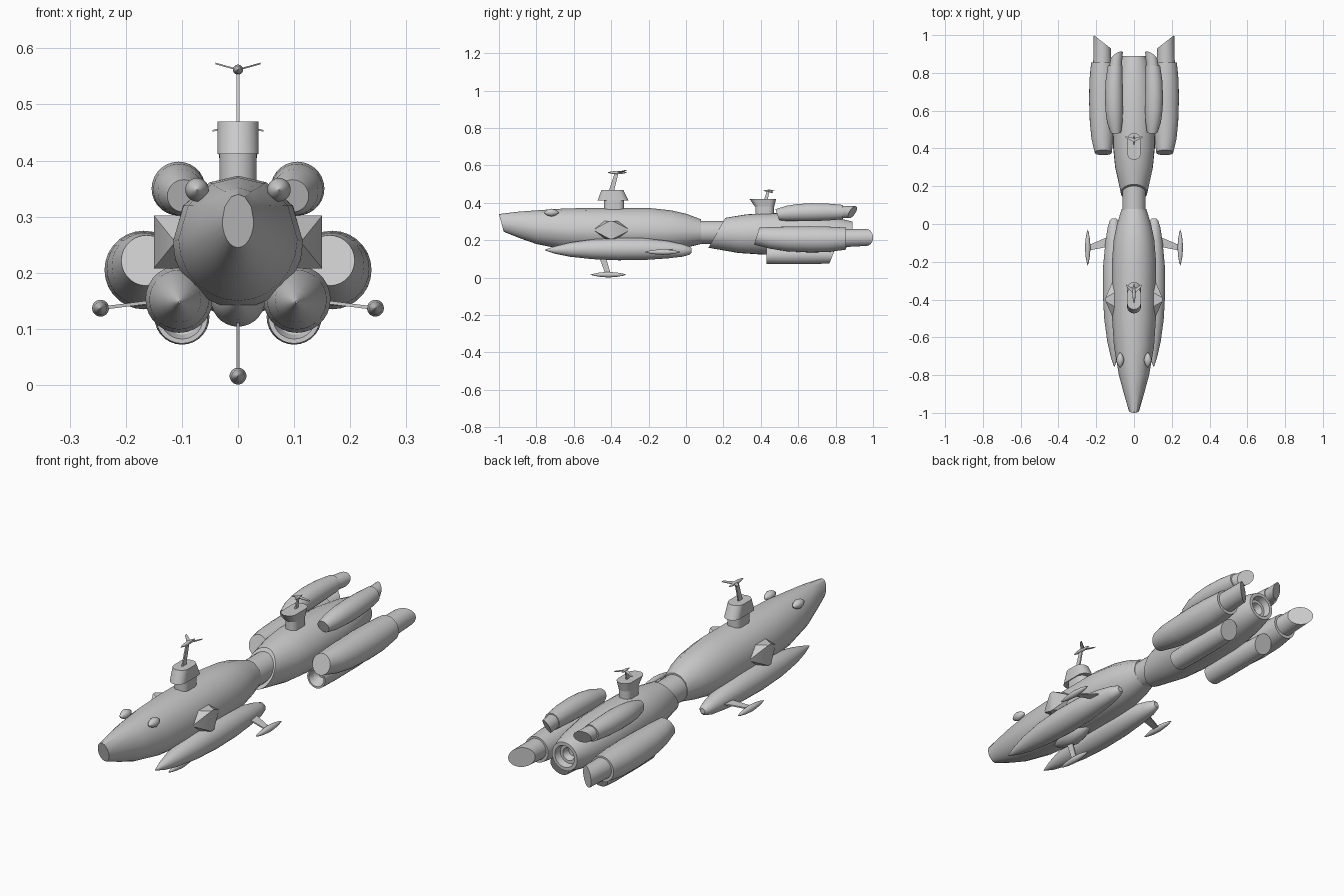
import bpy, bmesh, math
from mathutils import Vector

if "Cube" in bpy.data.objects:
    bpy.data.objects.remove(bpy.data.objects["Cube"], do_unlink=True)

grey = bpy.data.materials.new("hull_grey")
grey.use_nodes = True
grey.diffuse_color = (0.6, 0.6, 0.6, 1)
grey.node_tree.nodes["Principled BSDF"].inputs["Base Color"].default_value = (0.6, 0.6, 0.6, 1)
parts = []
ROUND = [i * 360 / 28 for i in range(28)]
# fine below, a few broad facets on the back of the hull
FACETED = [0, 33, 64, 90, 116, 147] + [180 + i * 15 for i in range(12)]


def finish(name, bm):
    bmesh.ops.recalc_face_normals(bm, faces=bm.faces)
    mesh = bpy.data.meshes.new(name)
    bm.to_mesh(mesh)
    bm.free()
    obj = bpy.data.objects.new(name, mesh)
    bpy.context.collection.objects.link(obj)
    mesh.materials.append(grey)
    parts.append(obj)


def loft(name, rings, side=1, angles=ROUND):
    """Skin rings (x, y, z, rx, rz, [y slant over z, y slant over x]) along y."""
    bm = bmesh.new()
    loops = []
    for x, y, z, rx, rz, *slant in rings:
        sz, sx = slant or (0, 0)
        loop = []
        for a in angles:
            c, s = math.cos(math.radians(a)), math.sin(math.radians(a))
            loop.append(bm.verts.new((side * (x + rx * c), y + sz * s + sx * c, z + rz * s)))
        loops.append(loop)
    n = len(angles)
    for a, b in zip(loops, loops[1:]):
        for i in range(n):
            bm.faces.new((a[i], a[(i + 1) % n], b[(i + 1) % n], b[i]))
    bm.faces.new(loops[0])
    bm.faces.new(loops[-1])
    finish(name, bm)


def pod(name, rings, side):
    """Round-section loft from (x, y, z, radius, [slants])."""
    loft(name, [(x, y, z, r, r, *s) for x, y, z, r, *s in rings], side)


def spindle(name, x, y0, y1, z, r):
    profile = [(0, .04), (.08, .35), (.25, .75), (.5, 1), (.75, .75), (.92, .35), (1, .04)]
    pod(name, [(x, y0 + (y1 - y0) * t, z, r * k) for t, k in profile], 1)


def hull(name, points):
    bm = bmesh.new()
    for p in points:
        bm.verts.new(p)
    bmesh.ops.convex_hull(bm, input=bm.verts)
    finish(name, bm)


def strut(name, p, q, wp, wq, thick):
    """Tapered flat bar: wp and wq are half widths along y."""
    t = Vector(thick)
    hull(name, [Vector(e) + Vector((0, s * w, 0)) + k * t
                for e, w in ((p, wp), (q, wq)) for s in (-1, 1) for k in (-1, 1)])


def capsule(z, y0, y1, w):
    """Outline with round ends, long in y."""
    out = []
    for i in range(24):
        a = math.radians(i * 15 + 7.5)
        end = y1 - w if math.sin(a) > 0 else y0 + w
        out.append((w * math.cos(a), end + w * math.sin(a), z))
    return out


def body_rings(stations):
    return [(0, y, (t + b) / 2, w, (t - b) / 2, s, 0) for y, t, b, w, s in stations]


# main hulls: y, top, bottom, half width, slant
loft("front_hull", body_rings([
    (-.987, .34, .245, .028, -.013), (-.9, .352, .213, .053, -.006),
    (-.8, .36, .18, .08, 0), (-.65, .37, .15, .106, 0), (-.5, .373, .138, .116, 0),
    (-.2, .373, .137, .117, 0), (-.08, .36, .145, .107, 0),
    (0, .342, .16, .09, 0), (.08, .312, .18, .065, 0)]), angles=FACETED)
pod("neck", [(0, .03, .242, .062), (0, .24, .242, .062)], 1)
loft("rear_hull", body_rings([
    (.165, .32, .16, .07, .045), (.3, .338, .132, .1, .02), (.4, .344, .124, .11, 0),
    (.5, .345, .122, .112, 0), (.65, .34, .125, .112, 0), (.79, .322, .148, .092, 0),
    (.85, .31, .16, .077, 0), (.89, .3, .17, .065, 0), (.89, .285, .185, .05, 0),
    (.86, .278, .192, .043, 0), (.86, .265, .205, .03, 0), (.83, .255, .215, .02, 0)]))

# front tower and its antenna
hull("tower_column", capsule(.35, -.44, -.33, .033) + capsule(.42, -.44, -.33, .033))
hull("tower_head", capsule(.412, -.473, -.307, .037) + capsule(.47, -.452, -.335, .037))
strut("tower_mast", (0, -.4, .46), (0, -.37, .562), .014, .01, (.003, 0, 0))
spindle("tower_antenna", 0, -.42, -.315, .562, .009)

# rear turret and its antenna
hull("turret_column", capsule(.32, .37, .47, .03) + capsule(.385, .37, .47, .03))
hull("turret_head", capsule(.38, .368, .472, .03) + capsule(.42, .34, .482, .036))
strut("turret_mast", (0, .425, .41), (0, .44, .465), .01, .007, (.003, 0, 0))
spindle("turret_antenna", 0, .415, .472, .465, .006)

# belly mount and lower antenna
spindle("belly_mount", 0, -.56, -.3, .152, .048)
strut("belly_mast", (0, -.45, .12), (0, -.415, .015), .018, .014, (.003, 0, 0))
spindle("belly_antenna", 0, -.51, -.32, .016, .015)

for side, tag in ((1, "left"), (-1, "right")):
    # long pods under the front hull, with their antennas
    pod(tag + "_front_pod", [
        (.104, -.755, .148, .002), (.104, -.7, .148, .02), (.104, -.62, .15, .038),
        (.105, -.5, .152, .053), (.105, -.36, .153, .06), (.105, -.22, .153, .058),
        (.105, -.1, .15, .047), (.106, -.02, .146, .034), (.106, .02, .145, .022),
        (.106, .03, .145, .012)], side)
    strut(tag + "_pod_strut", (side * .14, -.095, .15), (side * .243, -.127, .137),
          .026, .014, (0, 0, .003))
    spindle(tag + "_pod_antenna", side * .245, -.22, -.03, .137, .015)

    # wedge blister on the hull side, and the small nose blister
    hull(tag + "_side_blister",
         [(side * x, y, z) for z in (.208, .302)
          for x, y in ((.08, -.45), (.15, -.41), (.15, -.39), (.08, -.35))]
         + [(side * .112, -.497, .255), (side * .112, -.298, .255)])
    spindle(tag + "_nose_blister", side * .073, -.76, -.68, .348, .021)

    # antenna wings
    strut(tag + "_tower_wing", (0, -.36, .562), (side * .04, -.325, .573), .014, .006, (0, 0, .0015))
    strut(tag + "_turret_wing", (0, .445, .465), (side * .045, .46, .453), .01, .004, (0, 0, .0015))

    # upper engines: body, then a nozzle with an oblique end
    pod(tag + "_upper_engine", [
        (.097, .488, .337, .029, -.01, 0), (.102, .54, .344, .041), (.105, .6, .348, .046),
        (.106, .67, .35, .048), (.105, .76, .351, .045), (.1, .84, .351, .038),
        (.098, .84, .351, .033), (.091, .89, .35, .032, .016, -.018)], side)

    # large side engines
    pod(tag + "_side_engine", [
        (.163, .378, .222, .045, .014, 0), (.167, .45, .213, .058), (.168, .54, .207, .066),
        (.168, .66, .205, .07), (.168, .76, .205, .068), (.168, .855, .209, .059),
        (.168, .855, .212, .048), (.168, .965, .215, .045, 0, .035)], side)

    # lower thrusters with a hollow front
    pod(tag + "_lower_thruster", [
        (.1, .47, .12, .012), (.1, .455, .12, .03), (.1, .43, .12, .038), (.1, .43, .12, .046),
        (.1, .52, .121, .049), (.1, .7, .122, .049), (.1, .785, .122, .045, .018, 0)], side)

# smooth shading with crisp rims
bpy.ops.object.select_all(action="DESELECT")
for obj in parts:
    obj.select_set(True)
bpy.context.view_layer.objects.active = parts[0]
bpy.ops.object.shade_smooth_by_angle(angle=math.radians(32))
